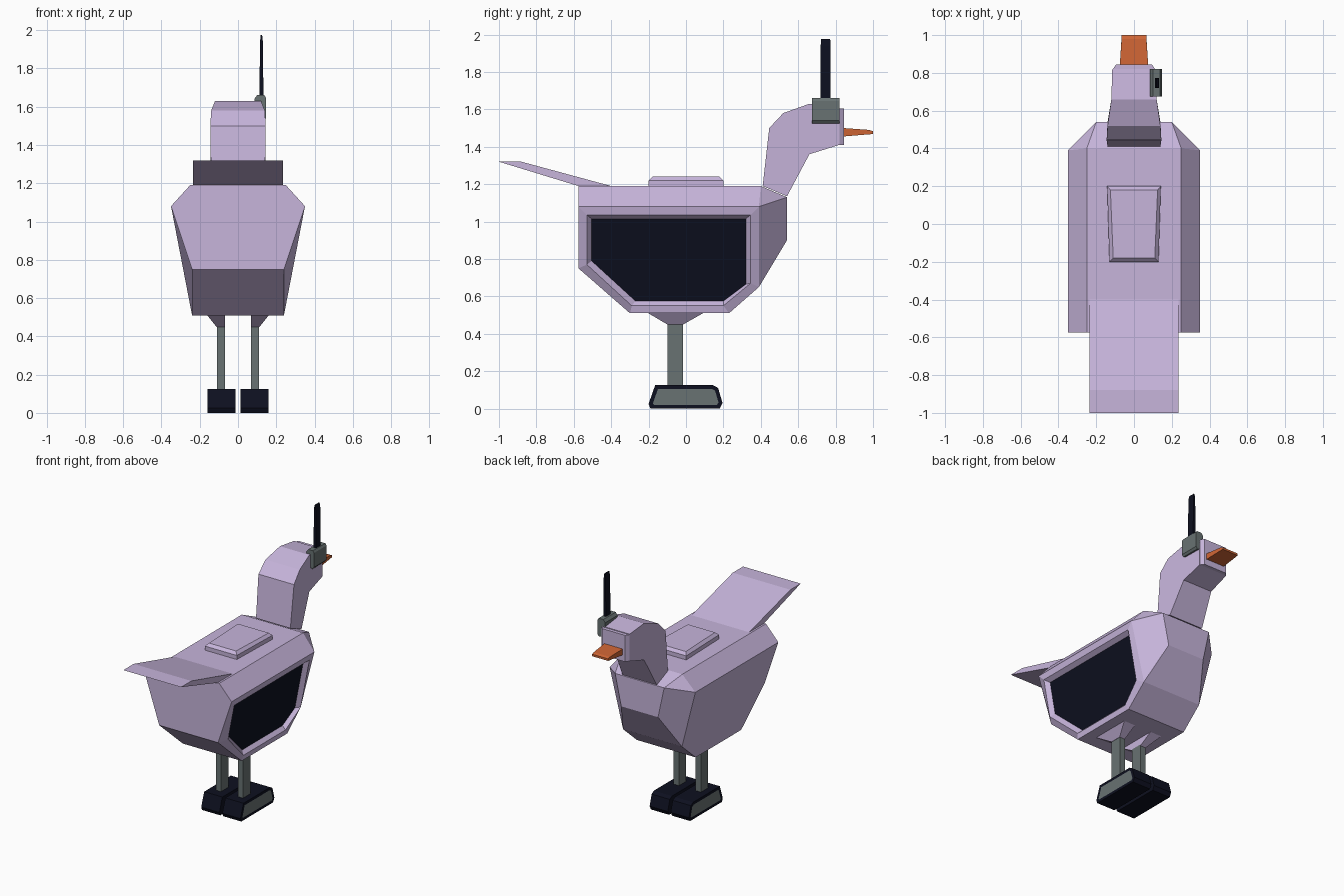
import bpy, bmesh

if "Cube" in bpy.data.objects:
    bpy.data.objects.remove(bpy.data.objects["Cube"])


def material(name, rgb):
    m = bpy.data.materials.new(name)
    m.diffuse_color = (*rgb, 1)
    m.use_nodes = True
    m.node_tree.nodes["Principled BSDF"].inputs["Base Color"].default_value = m.diffuse_color
    return m


LILAC = material("lilac", (0.57, 0.46, 0.71))
DARK = material("dark", (0.004, 0.005, 0.014))
GREY = material("grey", (0.14, 0.17, 0.17))
ORANGE = material("orange", (0.62, 0.13, 0.035))


def build(name, verts, faces, mats, accent=()):
    """Mesh from points and faces; accent faces take the second material."""
    bm = bmesh.new()
    vs = [bm.verts.new(v) for v in verts]
    for n, f in enumerate(faces):
        bm.faces.new([vs[i] for i in f]).material_index = int(n in accent)
    bmesh.ops.recalc_face_normals(bm, faces=bm.faces)
    me = bpy.data.meshes.new(name)
    bm.to_mesh(me)
    bm.free()
    for m in mats:
        me.materials.append(m)
    ob = bpy.data.objects.new(name, me)
    bpy.context.collection.objects.link(ob)
    return ob


def loft(name, rings, mat):
    """Closed solid through rings of equal point count."""
    n = len(rings[0])
    verts = [p for r in rings for p in r]
    faces = [tuple(range(n)), tuple(range(len(verts) - n, len(verts)))]
    for k in range(len(rings) - 1):
        for i in range(n):
            j = (i + 1) % n
            faces.append((k * n + i, k * n + j, k * n + n + j, k * n + n + i))
    return build(name, verts, faces, [mat])


def rect(x0, x1, y0, y1, z):
    return [(x0, y0, z), (x1, y0, z), (x1, y1, z), (x0, y1, z)]


def side_profile(name, pts, mat):
    """Symmetric solid from (y, z, half width) outline points."""
    return loft(name, [[(s * w, y, z) for y, z, w in pts] for s in (-1, 1)], mat)


# Faceted body, with a recessed dark window on the right side
half = [(.25, -.575, 1.19), (.25, .40, 1.19), (.20, .54, 1.13), (.35, -.575, 1.08),
        (.35, .39, 1.08), (.15, .54, .90), (.24, -.575, .75), (.24, -.30, .51),
        (.24, .23, .51), (.24, .39, .65)]
verts = half + [(-x, y, z) for x, y, z in half]
belt = [0, 1, 2, 5, 9, 8, 7, 6]
faces = [(a, b, b + 10, a + 10) for a, b in zip(belt, belt[1:])]
faces.append((0, 3, 6, 16, 13, 10))
for o in (0, 10):
    faces += [tuple(i + o for i in f) for f in ((0, 3, 4, 1), (1, 4, 2), (4, 9, 5, 2))]
side = [3, 6, 7, 8, 9, 4]
faces.append([i + 10 for i in side])
rim = [(-.53, 1.035), (-.53, .77), (-.29, .55), (.20, .55), (.345, .67), (.345, 1.035)]
pane = [(-.505, 1.015), (-.505, .79), (-.27, .575), (.20, .575), (.32, .665), (.32, 1.015)]
for loop, depth in ((rim, 0), (pane, .03)):
    verts += [(.24 + .11 * (z - .51) / .57 - depth, y, z) for y, z in loop]
rings = [side, list(range(20, 26)), list(range(26, 32))]
for a, b in zip(rings, rings[1:]):
    faces += [(a[i], a[(i + 1) % 6], b[(i + 1) % 6], b[i]) for i in range(6)]
faces.append(rings[2])
build("body", verts, faces, [LILAC, DARK], accent=(len(faces) - 1,))

# Neck and head, beak, tail
side_profile("neck_and_head", [(.41, 1.19, .14), (.445, 1.5, .145), (.52, 1.58, .14),
             (.66, 1.63, .12), (.82, 1.61, .115), (.82, 1.41, .115), (.66, 1.36, .12),
             (.54, 1.135, .14)], LILAC)
loft("face_front", [[(s * w, y, z) for s, z in ((-1, 1.41), (1, 1.41), (1, 1.605), (-1, 1.605))]
     for y, w in ((.815, .115), (.845, .095))], LILAC)
side_profile("beak", [(.84, 1.5, .075), (.98, 1.49, .066), (1, 1.483, .065),
             (1, 1.468, .065), (.84, 1.455, .075)], ORANGE)
side_profile("tail", [(-.40, 1.19, .235), (-.88, 1.32, .235), (-1, 1.32, .235),
             (-.575, 1.19, .235)], LILAC)

# Raised plate on the back
loft("back_plate", [[(-a, -.2, z), (a, -.2, z), (b, .2, z), (-b, .2, z)] if k == 0 else
     [(-a, -.18, z), (a, -.18, z), (b, .18, z), (-b, .18, z)]
     for k, z, a, b in ((0, 1.185, .13, .142), (0, 1.22, .13, .142), (1, 1.24, .11, .125))], LILAC)

# Ear box and antenna
ear = [(.085, 1.54), (.085, 1.64), (.10, 1.66), (.138, 1.66), (.147, 1.645), (.147, 1.54), (.135, 1.525)]
loft("ear_box", [[(x, y, z) for x, z in ear] for y in (.675, .82)], GREY)
loft("antenna", [rect(.112, .133, .72, .773, 1.65), rect(.115, .13, .72, .773, 1.94),
     rect(.119, .126, .722, .771, 1.975)], DARK)

# Legs, hips and shoes on both sides
shoe = [(-.2, .025), (-.165, .125), (.145, .125), (.172, .11), (.195, .03), (.18, 0), (-.19, 0)]
panel = [(-.177, .028), (-.15, .105), (.138, .105), (.155, .097), (.174, .033), (.165, .02), (-.172, .02)]
for s, label in ((1, "right"), (-1, "left")):
    loft(label + "_leg", [rect(s * .068, s * .111, -.1, -.015, z) for z in (.1, .46)], GREY)
    loft(label + "_hip", [rect(s * .068, s * .165, -.21, .1, .515),
         rect(s * .068, s * .113, -.1, -.015, .45)], LILAC)
    verts = [(s * x, y, z) for x, loop in ((.012, shoe), (.16, shoe), (.16, panel)) for y, z in loop]
    faces = [tuple(range(7)), tuple(range(14, 21))]
    for o in (0, 7):
        faces += [(o + i, o + (i + 1) % 7, o + 7 + (i + 1) % 7, o + 7 + i) for i in range(7)]
    build(label + "_shoe", verts, faces, [DARK, GREY], accent=(1,))
